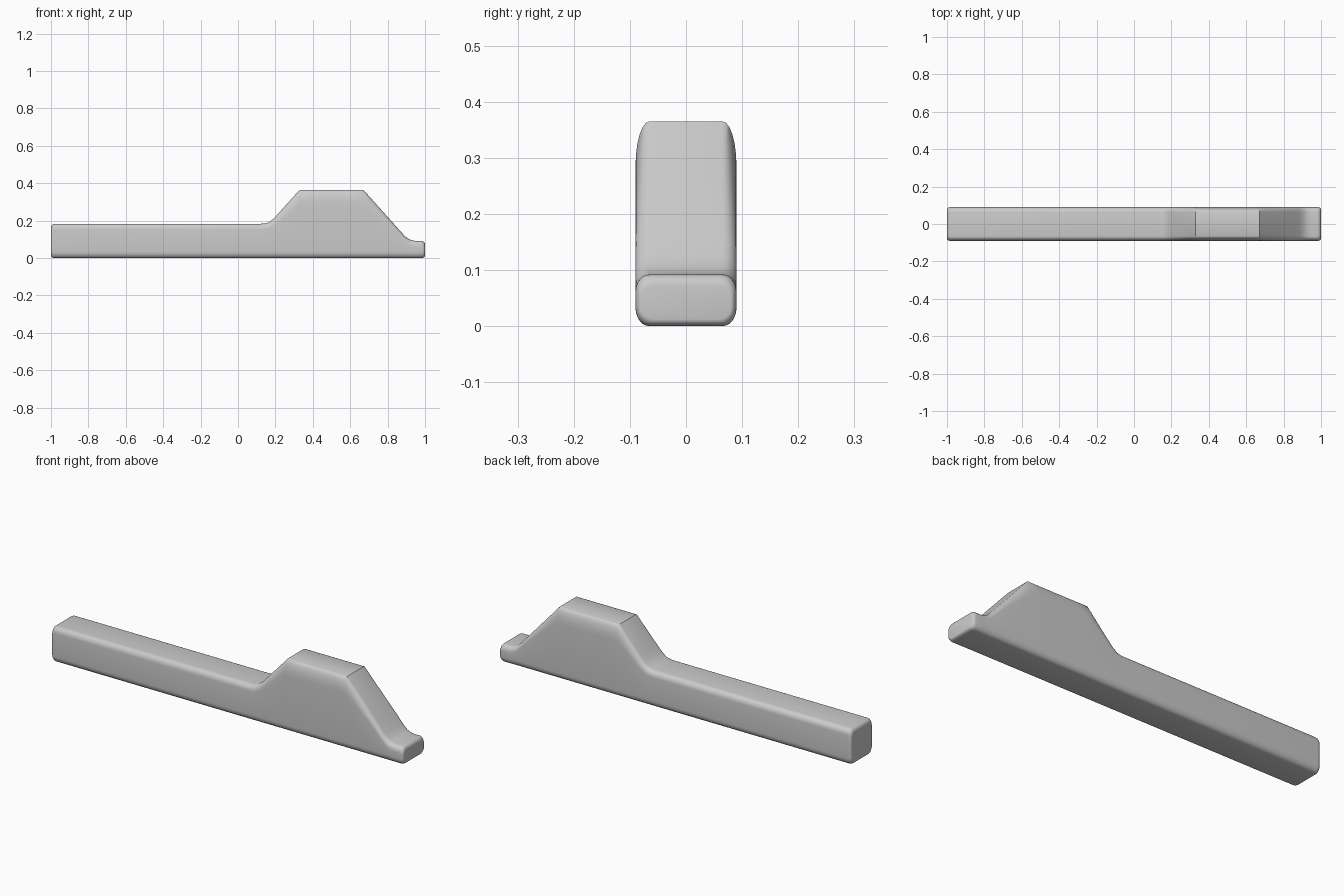
import bpy, bmesh
from math import sin, cos, pi

if "Cube" in bpy.data.objects:
    bpy.data.objects.remove(bpy.data.objects["Cube"])

HALF_W = 0.09


def section(x, top, bottom=0.0, half=HALF_W, steps=6):
    """Rounded cross-section; taller sections get longer upper curves."""
    ry = 0.025
    height = top - bottom
    rz_top = min(0.03 + max(top - 0.18, 0) * 0.27, height * 0.35)
    rz_bot = min(0.035, height * 0.35)
    corners = [(1, top - rz_top, rz_top, 0), (-1, top - rz_top, rz_top, pi / 2),
               (-1, bottom + rz_bot, rz_bot, pi), (1, bottom + rz_bot, rz_bot, 1.5 * pi)]
    return [(x, s * (half - ry) + ry * cos(a0 + i * pi / 2 / steps),
             cz + rz * sin(a0 + i * pi / 2 / steps))
            for s, cz, rz, a0 in corners for i in range(steps + 1)]


def end_sections(sign, top, r=0.02, steps=5):
    """Sections rounding off one end, from the tip inward."""
    result = []
    for i in range(steps + 1):
        a = i * pi / 2 / steps
        inset = 1 - sin(a)
        result.append(section(sign * (1 - r * (1 - cos(a))), top - r * inset,
                              0.012 * inset, HALF_W - 0.01 * inset))
    return result


# Top outline: low bar, fillet, raised block, long slope, fillet, small toe
outline = [(0.12, 0.183), (0.145, 0.185), (0.165, 0.191), (0.19, 0.21),
           (0.33, 0.365), (0.67, 0.365),
           (0.885, 0.125), (0.905, 0.106), (0.925, 0.096), (0.945, 0.092)]
rings = end_sections(-1, 0.183)
# rings run tip to inner edge at the left, inner edge to tip at the right
rings.sort(key=lambda ring: ring[0][0])
for (x0, z0), (x1, z1) in zip(outline, outline[1:]):
    n = 6 if x1 - x0 > 0.1 else 1
    rings += [section(x0 + (x1 - x0) * k / n, z0 + (z1 - z0) * k / n) for k in range(n)]
rings.append(section(*outline[-1]))
rings += sorted(end_sections(1, 0.092), key=lambda ring: ring[0][0])

# Loft the sections into one closed body
bm = bmesh.new()
loops = [[bm.verts.new(p) for p in ring] for ring in rings]
for a, b in zip(loops, loops[1:]):
    for i in range(len(a)):
        j = (i + 1) % len(a)
        bm.faces.new((a[i], a[j], b[j], b[i]))
bm.faces.new(loops[0])
bm.faces.new(loops[-1])
bmesh.ops.recalc_face_normals(bm, faces=bm.faces)
mesh = bpy.data.meshes.new("stepped_bar")
bm.to_mesh(mesh)
bm.free()
bar = bpy.data.objects.new("stepped_bar", mesh)
bpy.context.collection.objects.link(bar)
bpy.context.view_layer.objects.active = bar
bar.select_set(True)
bpy.ops.object.shade_smooth_by_angle(angle=0.6)
